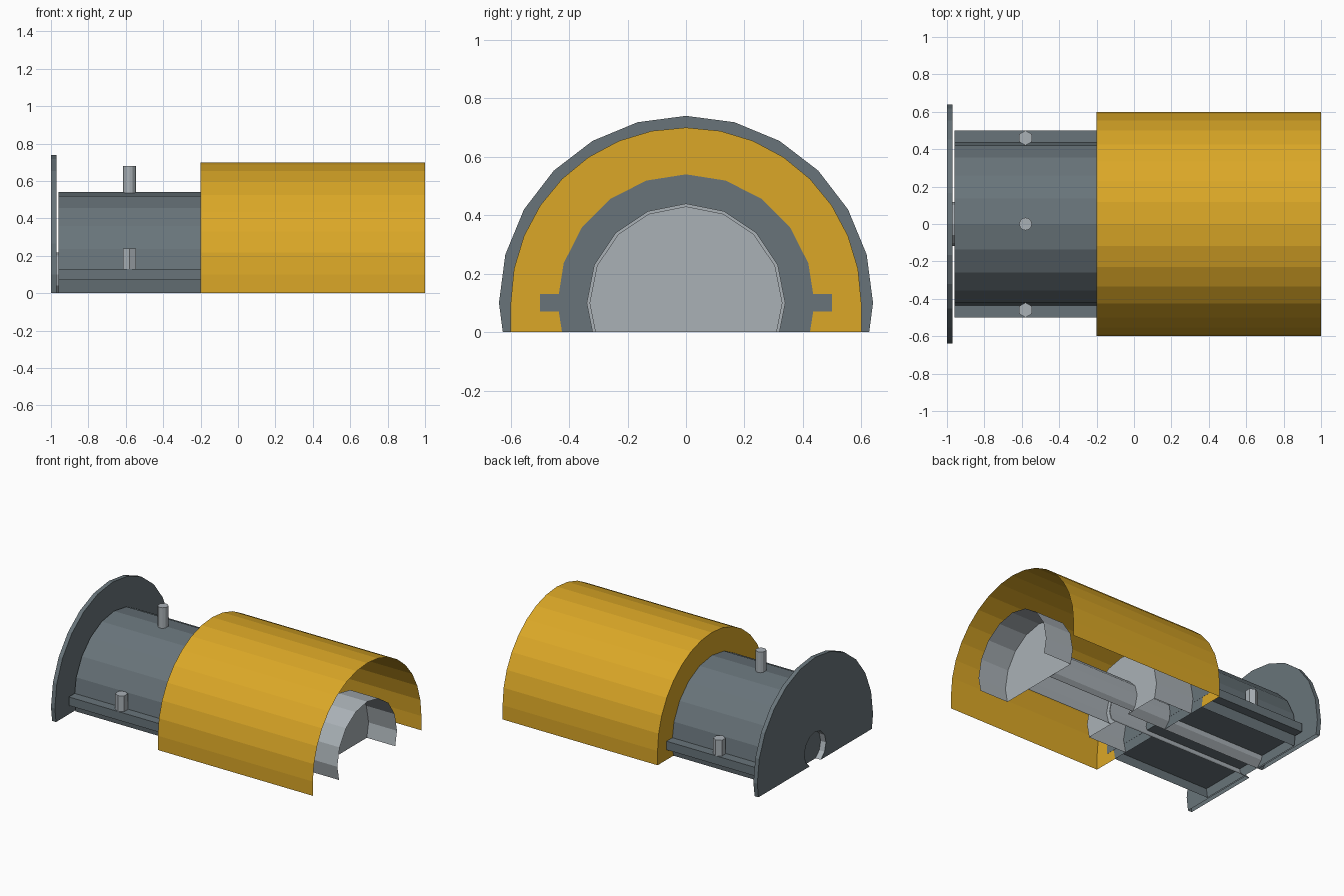
import bpy
import math

if "Cube" in bpy.data.objects:
    bpy.data.objects.remove(bpy.data.objects["Cube"])

AXIS_Z = 0.1   # height of the common axis; everything is cut off at z = 0


def material(name, rgb):
    m = bpy.data.materials.new(name)
    m.diffuse_color = (*rgb, 1)
    m.use_nodes = True
    m.node_tree.nodes["Principled BSDF"].inputs["Base Color"].default_value = m.diffuse_color
    return m


YELLOW = material("yellow", (0.71, 0.39, 0.02))
DARK = material("dark_grey", (0.14, 0.175, 0.195))
LIGHT = material("light_grey", (0.40, 0.44, 0.47))


def arch(r, n, straight=False):
    """Round section from the +y cut edge, over the top, to the -y cut edge."""
    half, a = [], math.pi / 2
    while True:
        y, z = r * math.cos(a), AXIS_Z + r * math.sin(a)
        if straight and a < -1e-6:
            half.append((r, 0))
            break
        if z <= 1e-6:
            py, pz = half[-1]
            t = pz / (pz - z)
            half.append((py + (y - py) * t, 0))
            break
        half.append((y, z))
        a -= 2 * math.pi / n
    return half[::-1] + [(-y, z) for y, z in half[1:]]


def build(name, verts, faces, mat):
    me = bpy.data.meshes.new(name)
    me.from_pydata(verts, [], faces)
    me.materials.append(mat)
    ob = bpy.data.objects.new(name, me)
    bpy.context.collection.objects.link(ob)
    return ob


def shell(name, r, n, x0, x1, mat, cap0=None, cap1=None, bore=False, straight=False):
    """Open-bottomed cylinder. Caps are None, or (hole radius, sides); radius 0 is solid."""
    p = arch(r, n, straight)
    k = len(p)
    verts = [(x, y, z) for x in (x0, x1) for y, z in p]
    faces = [(i, i + 1, k + i + 1, k + i) for i in range(k - 1)]
    starts = []
    for end, (x, cap) in enumerate(((x0, cap0), (x1, cap1))):
        if cap is None:
            continue
        loop = list(range(end * k, end * k + k))
        if cap[0]:
            q = arch(*cap)
            s = len(verts)
            verts += [(x, y, z) for y, z in q]
            starts.append((s, len(q)))
            loop += list(range(s, s + len(q)))[::-1]
        faces.append(loop if end else loop[::-1])
    if bore:
        (a, m), (b, _) = starts
        faces += [(a + i, b + i, b + i + 1, a + i + 1) for i in range(m - 1)]
    return build(name, verts, faces, mat)


def pin(name, r, n, y, z0, z1):
    bpy.ops.mesh.primitive_cylinder_add(vertices=n, radius=r, depth=z1 - z0,
                                        location=(-0.58, y, (z0 + z1) / 2))
    ob = bpy.context.object
    ob.name = name
    ob.data.materials.append(LIGHT)


# Outer housing with ring-shaped end wall
shell("outer_housing", 0.6, 32, -0.2, 1.0, YELLOW, cap0=(0.44, 20), straight=True)

# Inner barrel and end flange
shell("barrel", 0.44, 20, -0.96, -0.2, DARK, cap0=(0, 0), cap1=(0.12, 12))
shell("end_flange", 0.64, 24, -1.0, -0.97, DARK, cap0=(0.12, 12), cap1=(0.12, 12), bore=True)

# Flat plate crossing the barrel, its edges form the side keys
bpy.ops.mesh.primitive_cube_add(size=1, location=(-0.5795, 0, 0.1))
plate = bpy.context.object
plate.name = "side_key_plate"
plate.scale = (0.761, 1.0, 0.06)
plate.data.materials.append(DARK)

# Central rod, sleeve, piston and open end cup
shell("inner_rod", 0.118, 12, -1.0, 0.1, LIGHT)
shell("rod_sleeve", 0.15, 12, 0.1, 0.78, LIGHT)
shell("piston", 0.34, 16, -0.2, 0.1, LIGHT, cap1=(0.12, 12))
shell("end_cup", 0.33, 16, 0.78, 1.0, LIGHT, cap0=(0, 0))

# Upright pins: one on top, one on each key
pin("top_pin", 0.034, 12, 0, 0.53, 0.68)
for side, y in (("front", -0.46), ("back", 0.46)):
    pin(side + "_pin", 0.04, 6, y, 0.125, 0.24)
